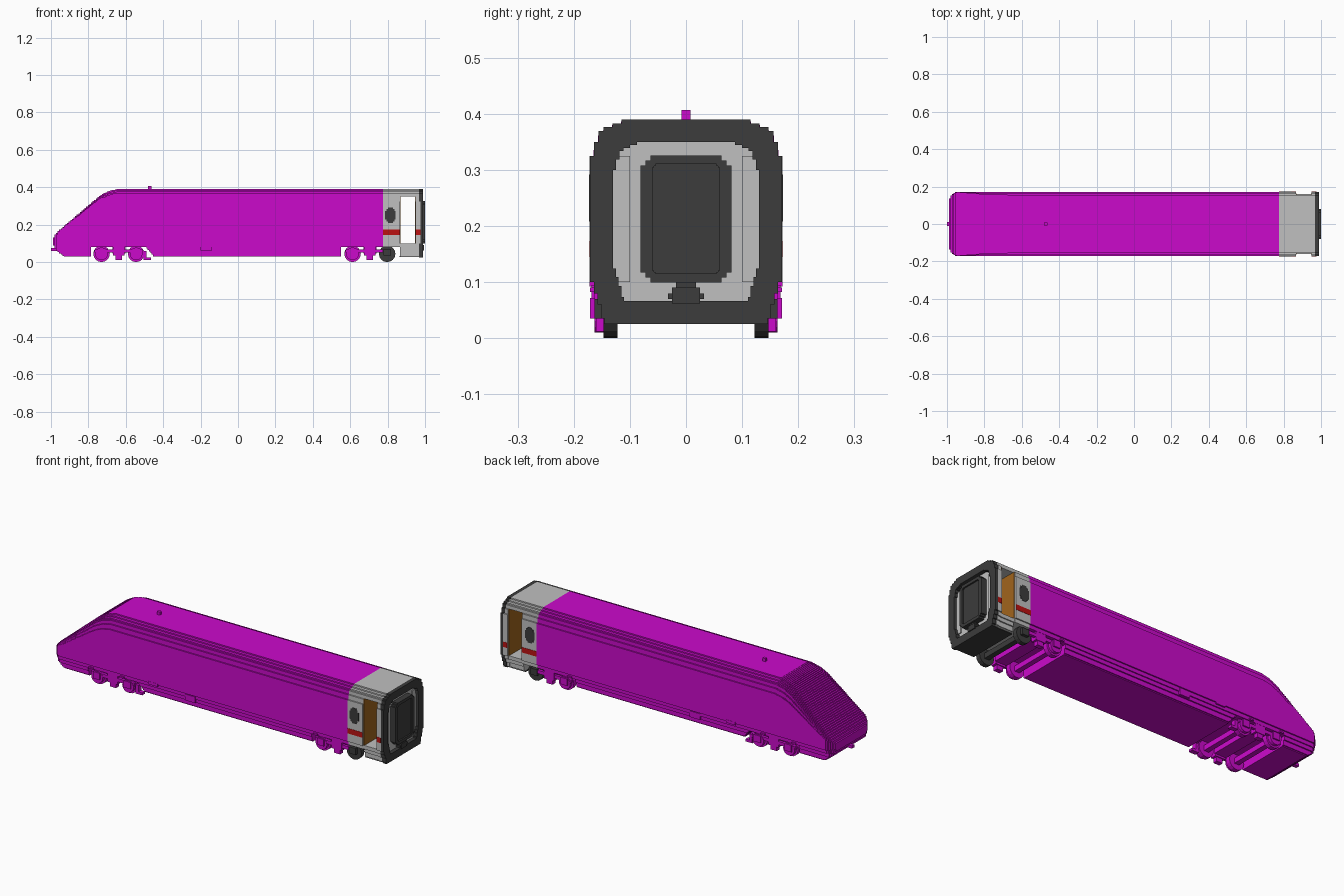
import bpy, bmesh, math
from mathutils import Matrix

cube = bpy.data.objects.get("Cube")
if cube:
    bpy.data.objects.remove(cube)


def material(name, rgb):
    m = bpy.data.materials.new(name)
    m.use_nodes = True
    m.diffuse_color = (*rgb, 1)
    m.node_tree.nodes["Principled BSDF"].inputs["Base Color"].default_value = (*rgb, 1)
    return m


MAGENTA = material("magenta", (0.60, 0.003, 0.60))
GREY = material("light_grey", (0.53, 0.53, 0.53))
DARK = material("dark_grey", (0.045, 0.045, 0.045))
RED = material("red", (0.50, 0.006, 0.006))
BROWN = material("orange_brown", (0.36, 0.13, 0.012))


def finish(name, bm, *mats):
    bmesh.ops.recalc_face_normals(bm, faces=bm.faces)
    me = bpy.data.meshes.new(name)
    bm.to_mesh(me)
    bm.free()
    for m in mats:
        me.materials.append(m)
    ob = bpy.data.objects.new(name, me)
    bpy.context.collection.objects.link(ob)
    return ob


def add_box(bm, x0, x1, y0, y1, z0, z1):
    mat = Matrix.Translation(((x0 + x1) / 2, (y0 + y1) / 2, (z0 + z1) / 2)) @ Matrix.Diagonal(
        (x1 - x0, y1 - y0, z1 - z0, 1))
    bmesh.ops.create_cube(bm, size=1, matrix=mat)


def boxes(name, mat, *dims):
    bm = bmesh.new()
    for d in dims:
        add_box(bm, *d)
    return finish(name, bm, mat)


def both_sides(x0, x1, y0, y1, z0, z1):
    return [(x0, x1, y0, y1, z0, z1), (x0, x1, -y1, -y0, z0, z1)]


def add_prism(bm, loop, x0, x1):
    a = [bm.verts.new((x0, y, z)) for y, z in loop]
    b = [bm.verts.new((x1, y, z)) for y, z in loop]
    n = len(loop)
    bm.faces.new(a)
    bm.faces.new(b[::-1])
    for i in range(n):
        bm.faces.new((a[i], a[(i + 1) % n], b[(i + 1) % n], b[i]))


def prism(name, mat, loop, x0, x1):
    bm = bmesh.new()
    add_prism(bm, loop, x0, x1)
    return finish(name, bm, mat)


def ring(name, mat, outer, inner, x0, x1):
    bm = bmesh.new()
    loops = [[bm.verts.new((x, y, z)) for y, z in lp]
             for x, lp in ((x0, outer), (x1, outer), (x1, inner), (x0, inner))]
    n = len(outer)
    for k in range(4):
        p, q = loops[k], loops[(k + 1) % 4]
        for i in range(n):
            bm.faces.new((p[i], p[(i + 1) % n], q[(i + 1) % n], q[i]))
    return finish(name, bm, mat)


def stepped(rows):
    """Mirrored staircase outline from rows of (half width, z0, z1)."""
    right = [p for w, z0, z1 in rows for p in ((w, z0), (w, z1))]
    return right + [(-y, z) for y, z in reversed(right)]


# Body cross-section: (height, inset) steps at the bottom and below the roof
LOWER = [(0.035, 0.026), (0.06, 0.02), (0.08, 0.013), (0.10, 0.007)]
UPPER = [(0.007, 0.056), (0.014, 0.04), (0.021, 0.024), (0.04, 0.015), (0.065, 0.007)]


def section(z0, z1, top=0.39, width=0.171):
    s = max(0.0, min(1.0, (top - 0.1) / 0.29))
    cuts = [h for h, _ in LOWER] + [top - d * s for d, _ in UPPER]
    cuts = sorted({round(c, 5) for c in cuts if z0 + 0.0005 < c < z1 - 0.0005} | {z0, z1})
    rows = []
    for a, b in zip(cuts, cuts[1:]):
        m = (a + b) / 2
        low = max([i for h, i in LOWER if m < h], default=0)
        up = max([i * s for d, i in UPPER if m > top - d * s], default=0)
        rows.append((width - max(low, up), a, b))
    return stepped(rows)


def lerp(x, pts):
    for (xa, a), (xb, b) in zip(pts, pts[1:]):
        if x <= xb:
            return a + (b - a) * max(0, (x - xa) / (xb - xa))
    return pts[-1][1]


# Main body and the skirt between the bogies
prism("main_body", MAGENTA, section(0.08, 0.39), -0.65, 0.775)
prism("skirt", MAGENTA, section(0.03, 0.08), -0.455, 0.55)
bm = bmesh.new()
for i in range(5):
    add_prism(bm, section(0.04 + 0.008 * i, 0.08), -0.462 - 0.007 * i, -0.455 - 0.007 * i)
finish("skirt_end", bm, MAGENTA)

# Stepped sloping nose, one slice per step
TOP = [(-0.99, 0.125), (-0.975, 0.15), (-0.95, 0.175), (-0.745, 0.35), (-0.70, 0.376), (-0.65, 0.39)]
BOTTOM = [(-0.99, 0.095), (-0.97, 0.06), (-0.93, 0.03)]
PLAN = [(-0.99, 0.13), (-0.975, 0.155), (-0.955, 0.171)]
bm = bmesh.new()
STEPS = 40
for i in range(STEPS):
    x0 = -0.99 + 0.34 * i / STEPS
    x1 = -0.99 + 0.34 * (i + 1) / STEPS
    x = (x0 + x1) / 2
    top = lerp(x, TOP)
    bottom = lerp(x, BOTTOM) if x < -0.79 else 0.08
    add_prism(bm, section(bottom, top, top, lerp(x, PLAN)), x0, x1)
finish("nose", bm, MAGENTA)
boxes("nose_coupler", MAGENTA, (-1.0, -0.96, -0.01, 0.01, 0.06, 0.075))
boxes("roof_aerial", MAGENTA, (-0.48, -0.462, -0.008, 0.008, 0.385, 0.407))
boxes("side_boxes", MAGENTA, *both_sides(-0.415, -0.36, 0.15, 0.172, 0.092, 0.108),
      *both_sides(-0.2, -0.14, 0.14, 0.168, 0.062, 0.095))

# Grey rear section with an open doorway running across it
prism("vestibule_front", GREY, section(0.08, 0.39), 0.775, 0.865)
prism("doorway_floor", GREY, section(0.03, 0.10, width=0.168), 0.865, 0.95)
prism("doorway_ceiling", GREY, section(0.35, 0.39), 0.865, 0.95)
prism("rear_wall", GREY, section(0.03, 0.39), 0.95, 0.967)
prism("rear_wall_edge", GREY, section(0.03, 0.39, width=0.168), 0.967, 0.969)
boxes("doorway_linings", BROWN, (0.865, 0.869, -0.162, 0.162, 0.10, 0.35),
      (0.946, 0.95, -0.162, 0.162, 0.10, 0.35))
boxes("underside_plate", DARK, (0.862, 0.975, -0.14, 0.14, 0.026, 0.031))

# Red stripe and stepped round window on each side
boxes("red_stripes", RED, *both_sides(0.775, 0.865, 0.168, 0.1725, 0.145, 0.173),
      *both_sides(0.95, 0.975, 0.165, 0.1725, 0.145, 0.173))
bm = bmesh.new()
for w, h in ((0.013, 0.042), (0.021, 0.034), (0.028, 0.022)):
    for d in both_sides(0.815 - w, 0.815 + w, 0.168, 0.1725, 0.25 - h, 0.25 + h):
        add_box(bm, *d)
finish("round_windows", bm, DARK)

# Dark end frame, gangway door and rear coupler
outer = section(0.025, 0.39)
inner = [(y * 0.13 / 0.171, 0.066 + (z - 0.025) * 0.284 / 0.365) for y, z in outer]
ring("end_frame", DARK, outer, inner, 0.969, 0.99)
boxes("grey_frame_sides", GREY, *both_sides(0.967, 0.975, 0.1, 0.172, 0.10, 0.325))


def door_loop(w, z0, z1, c=0.009):
    return stepped([(w - 2 * c, z0, z0 + c), (w - c, z0 + c, z0 + 2 * c), (w, z0 + 2 * c, z1 - 2 * c),
                    (w - c, z1 - 2 * c, z1 - c), (w - 2 * c, z1 - c, z1)])


ring("gangway_frame", DARK, door_loop(0.081, 0.099, 0.326), door_loop(0.06, 0.115, 0.31, 0.003), 0.96, 1.0)
prism("gangway_door", DARK, door_loop(0.061, 0.114, 0.311, 0.003), 0.96, 0.992)
boxes("rear_coupler", DARK, (0.965, 0.995, -0.025, 0.025, 0.062, 0.09),
      (0.965, 0.992, -0.032, 0.032, 0.07, 0.08), (0.965, 0.99, -0.018, 0.018, 0.09, 0.1))


# Bogies
def wheelset(name, x, mat, hub):
    bm = bmesh.new()
    discs = [(0.1345, 0.025, 0.044)] + ([(0.155, 0.017, 0.034)] if hub else [])
    for s in (-1, 1):
        for y, depth, r in discs:
            m = Matrix.Translation((x, s * y, 0.044)) @ Matrix.Rotation(math.pi / 2, 4, "X")
            bmesh.ops.create_cone(bm, cap_ends=True, segments=16, radius1=r, radius2=r, depth=depth, matrix=m)
    add_box(bm, x - 0.014, x + 0.014, -0.124, 0.124, 0.03, 0.058)
    finish(name, bm, mat)


for label, cx in (("front", -0.637), ("rear", 0.705)):
    wheelset(label + "_wheelset_a", cx - 0.0925, MAGENTA, True)
    last = label == "rear"
    wheelset(label + "_wheelset_b", cx + 0.0925, DARK if last else MAGENTA, not last)
    parts = both_sides(cx - 0.13, cx + (0.07 if last else 0.13), 0.147, 0.162, 0.05, 0.068)
    parts += both_sides(cx - 0.03, cx + 0.03, 0.13, 0.163, 0.035, 0.08)
    parts += both_sides(cx - 0.018, cx + 0.018, 0.135, 0.16, 0.012, 0.035)
    parts += [(cx - 0.035, cx + 0.035, -0.13, 0.13, 0.045, 0.08)]
    for wx in ([cx - 0.0925] if last else [cx - 0.0925, cx + 0.0925]):
        parts += both_sides(wx - 0.02, wx + 0.02, 0.155, 0.171, 0.035, 0.072)
        parts += both_sides(wx - 0.045, wx - 0.02, 0.155, 0.171, 0.082, 0.09)
    boxes(label + "_bogie_frame", MAGENTA, *parts)
boxes("bogie_braces", MAGENTA, *both_sides(-0.505, -0.465, 0.13, 0.155, 0.012, 0.025),
      *both_sides(-0.505, -0.488, 0.13, 0.155, 0.025, 0.06))
boxes("rear_axle_covers", DARK, *both_sides(0.778, 0.818, 0.147, 0.163, 0.035, 0.07))
